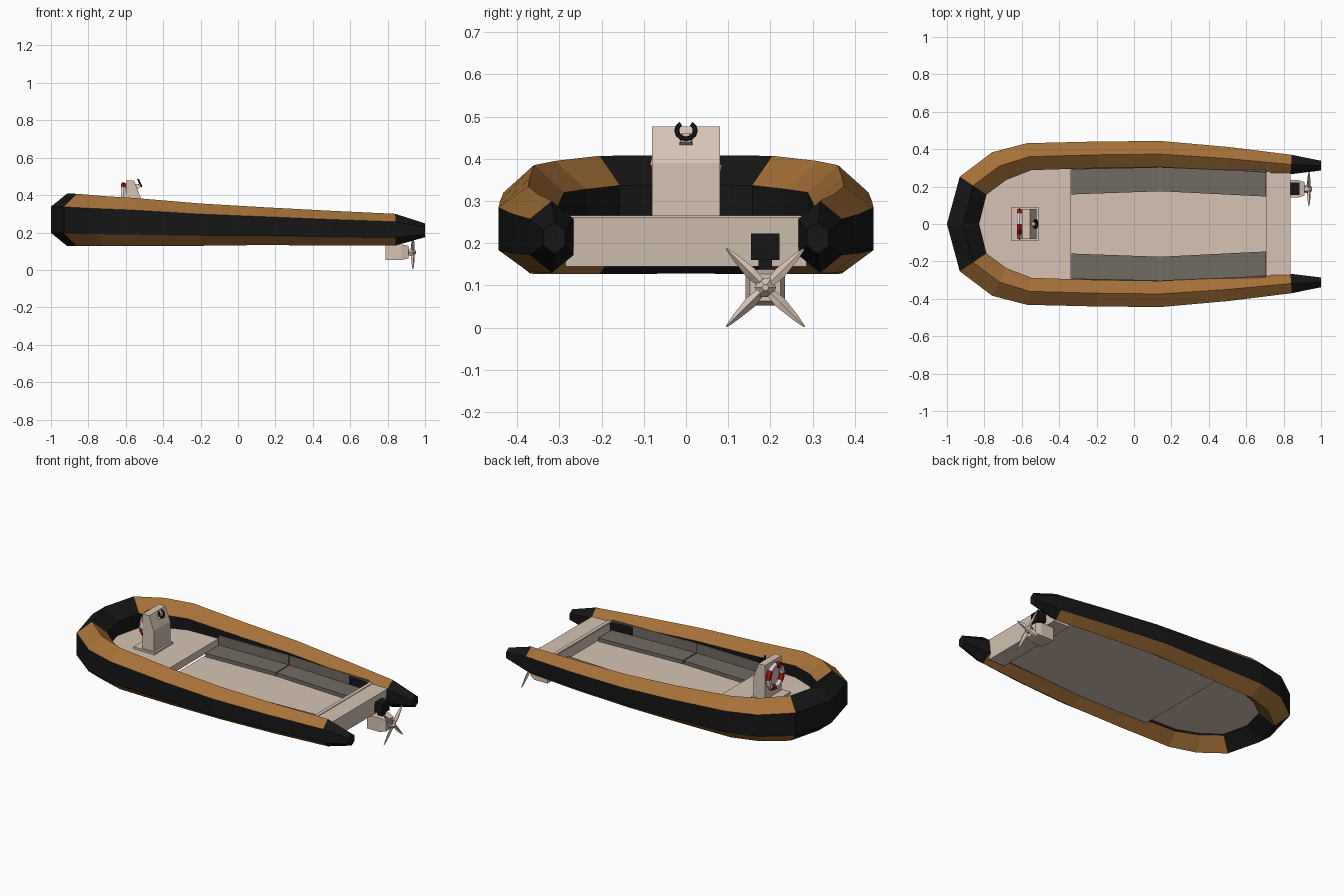
import bpy, bmesh, math
from mathutils import Vector, Matrix

if "Cube" in bpy.data.objects:
    bpy.data.objects.remove(bpy.data.objects["Cube"])


def material(name, rgb):
    m = bpy.data.materials.new(name)
    m.diffuse_color = (*rgb, 1)
    m.use_nodes = True
    m.node_tree.nodes["Principled BSDF"].inputs["Base Color"].default_value = m.diffuse_color
    return m


ORANGE = material("orange", (0.38, 0.165, 0.04))
BLACK = material("black", (0.008, 0.008, 0.008))
TAN = material("tan", (0.68, 0.55, 0.46))
DARK = material("dark_tan", (0.17, 0.145, 0.125))
RED = material("red", (0.45, 0.01, 0.01))
WHITE = material("white", (0.8, 0.78, 0.75))


def make(name, verts, faces, mats, indices=None):
    me = bpy.data.meshes.new(name)
    me.from_pydata([tuple(v) for v in verts], [], faces)
    for m in mats:
        me.materials.append(m)
    if indices:
        for p, i in zip(me.polygons, indices):
            p.material_index = i
    bm = bmesh.new()
    bm.from_mesh(me)
    bmesh.ops.recalc_face_normals(bm, faces=bm.faces)
    bm.to_mesh(me)
    bm.free()
    ob = bpy.data.objects.new(name, me)
    bpy.context.collection.objects.link(ob)
    return ob


def loft(name, rings, mat):
    """Skin a stack of equal-sized vertex rings and cap both ends."""
    n, k = len(rings[0]), len(rings)
    faces = [(r * n + i, r * n + (i + 1) % n, (r + 1) * n + (i + 1) % n, (r + 1) * n + i)
             for r in range(k - 1) for i in range(n)]
    faces += [tuple(range(n)), tuple(range((k - 1) * n, k * n))]
    return make(name, [v for r in rings for v in r], faces, [mat])


def slab(name, outline, z0, z1, mat):
    return loft(name, [[(x, y, z) for x, y in outline] for z in (z0, z1)], mat)


def box(name, x, y, z, mat):
    return slab(name, [(x[0], y[0]), (x[1], y[0]), (x[1], y[1]), (x[0], y[1])], *z, mat)


def sym(half):
    return half + [(x, -y) for x, y in reversed(half) if y]


# Inflatable tube: hexagonal section swept round the U (x, y, z, half width, half height)
half = [(1.0, .312, .212, .026, .037), (.84, .318, .215, .052, .085),
        (.5, .35, .223, .062, .093), (.14, .374, .234, .07, .101),
        (-.2, .37, .242, .071, .113), (-.56, .36, .256, .073, .129),
        (-.72, .31, .261, .083, .134), (-.86, .205, .267, .086, .14),
        (-.914, 0, .268, .086, .14)]
path = half + [(s[0], -s[1], *s[2:]) for s in reversed(half[:-1])]
n = len(path)
verts, faces, idx = [], [], []
for i, (x, y, z, hw, hh) in enumerate(path):
    p = Vector((x, y))
    t = Vector((0, 0))
    if 0 < i < n - 1:
        t = (p - Vector(path[i - 1][:2])).normalized() + (Vector(path[i + 1][:2]) - p).normalized()
    else:
        t = Vector((-1 if i == 0 else 1, 0))
    t.normalize()
    out = Vector((t.y, -t.x))
    for a, b in ((0, 1), (1, .5), (1, -.5), (0, -1), (-1, -.5), (-1, .5)):
        q = p + out * hw * a
        verts.append((q.x, q.y, z + hh * b))
for i in range(n - 1):
    black = i in (0, 7, 8, n - 2)
    for j in range(6):
        k = (j + 1) % 6
        faces.append((i * 6 + j, i * 6 + k, i * 6 + 6 + k, i * 6 + 6 + j))
        idx.append(1 if black or j in (1, 4) else 0)
faces += [tuple(range(6)), tuple(range(6 * n - 6, 6 * n))]
make("inflatable_tube", verts, faces, [ORANGE, BLACK], idx + [1, 1])

# Decks and transom
slab("bow_deck", sym([(-.34, .33), (-.56, .33), (-.71, .29), (-.83, .19), (-.88, 0)]), .205, .25, TAN)
slab("floor", sym([(.74, .29), (.14, .34), (-.345, .33)]), .178, .19, TAN)
loft("transom", [[(.715, y, .145), (.825, y, .145), (.838, y, .262), (.715, y, .262)]
                 for y in (-.285, .285)], TAN)
box("transom_lip", (.708, .73), (-.28, .28), (.256, .266), TAN)

# Side benches: two seat and backrest sections each side
stations = [(-.338, .158, .305), (.14, .175, .315), (.708, .147, .292)]
for side, s in (("left", 1), ("right", -1)):
    for k in range(2):
        (xa, ia, oa), (xb, ib, ob_) = stations[k], stations[k + 1]
        xa, xb = xa + .003, xb - .003
        slab(f"seat_{side}_{k}", [(xa, s * ia), (xb, s * ib), (xb, s * ob_), (xa, s * oa)],
             .185, .212, DARK)
        slab(f"backrest_{side}_{k}", [(xa, s * (oa - .014)), (xb, s * (ob_ - .014)),
                                      (xb, s * ob_), (xa, s * oa)], .2, .272, DARK)

# Steering console
box("console_base", (-.655, -.51), (-.092, .092), (.245, .263), TAN)
profile = [(-.6, .26), (-.6, .477), (-.555, .477), (-.522, .39), (-.522, .26)]
loft("console", [[(x, y, z) for x, z in profile] for y in (-.081, .081)], TAN)
loft("wheel_mount", [[(-.55, -.02, .425), (-.55, .02, .425), (-.56, .012, .46), (-.56, -.012, .46)],
                     [(-.525, -.012, .44), (-.525, .012, .44), (-.53, .008, .46), (-.53, -.008, .46)]], TAN)

# Steering wheel: tilted ring left open at the top
rings = []
for i in range(11):
    a = math.radians(125 + 290 * i / 10)
    ring = []
    for j in range(6):
        b = math.tau * j / 6
        r = .022 + .006 * math.cos(b)
        up = r * math.sin(a)
        ring.append((-.526 + .006 * math.sin(b) - up * .4, r * math.cos(a), .467 + up * .9))
    rings.append(ring)
loft("steering_wheel", rings, BLACK)

# Life ring with alternating red and white blocks
N, M = 16, 6
verts = [(-.613 + .016 * math.sin(math.tau * j / M),
          (.067 + .018 * math.cos(math.tau * j / M)) * math.cos(math.tau * i / N),
          .385 + (.067 + .018 * math.cos(math.tau * j / M)) * math.sin(math.tau * i / N))
         for i in range(N) for j in range(M)]
faces = [(i * M + j, i * M + (j + 1) % M, (i + 1) % N * M + (j + 1) % M, (i + 1) % N * M + j)
         for i in range(N) for j in range(M)]
make("life_ring", verts, faces, [RED, WHITE], [(i // 2) % 2 for i in range(N) for j in range(M)])

# Outboard motor
CY, CZ = .188, .095
box("motor_head", (.832, .885), (.154, .221), (.16, .223), BLACK)
box("motor_neck", (.84, .872), (CY - .016, CY + .016), (.12, .165), BLACK)


def square(x, h):
    return [(x, CY + a * h, CZ + b * h * .9) for a, b in ((-1, -1), (1, -1), (1, 1), (-1, 1))]


loft("motor_housing", [square(.788, .047), square(.875, .047), square(.912, .036)], TAN)


def hexagon(x, r):
    return [(x, CY + r * math.cos(math.tau * j / 6), CZ + r * math.sin(math.tau * j / 6)) for j in range(6)]


loft("propeller_hub", [hexagon(.905, .018), hexagon(.935, .026), hexagon(.953, .008)], TAN)

# Four slim propeller blades
for k in range(4):
    rot = Matrix.Translation((.935, CY, CZ)) @ Matrix.Rotation(math.radians(45 + 90 * k), 4, 'X')
    rings = [[rot @ Vector((a * w * .7 + b * w * .35, b * w, r)) for a, b in ((-1, 0), (0, -1), (1, 0), (0, 1))]
             for r, w in ((.005, .009), (.05, .014), (.1, .008), (.131, .002))]
    loft(f"propeller_blade_{k}", rings, TAN)
